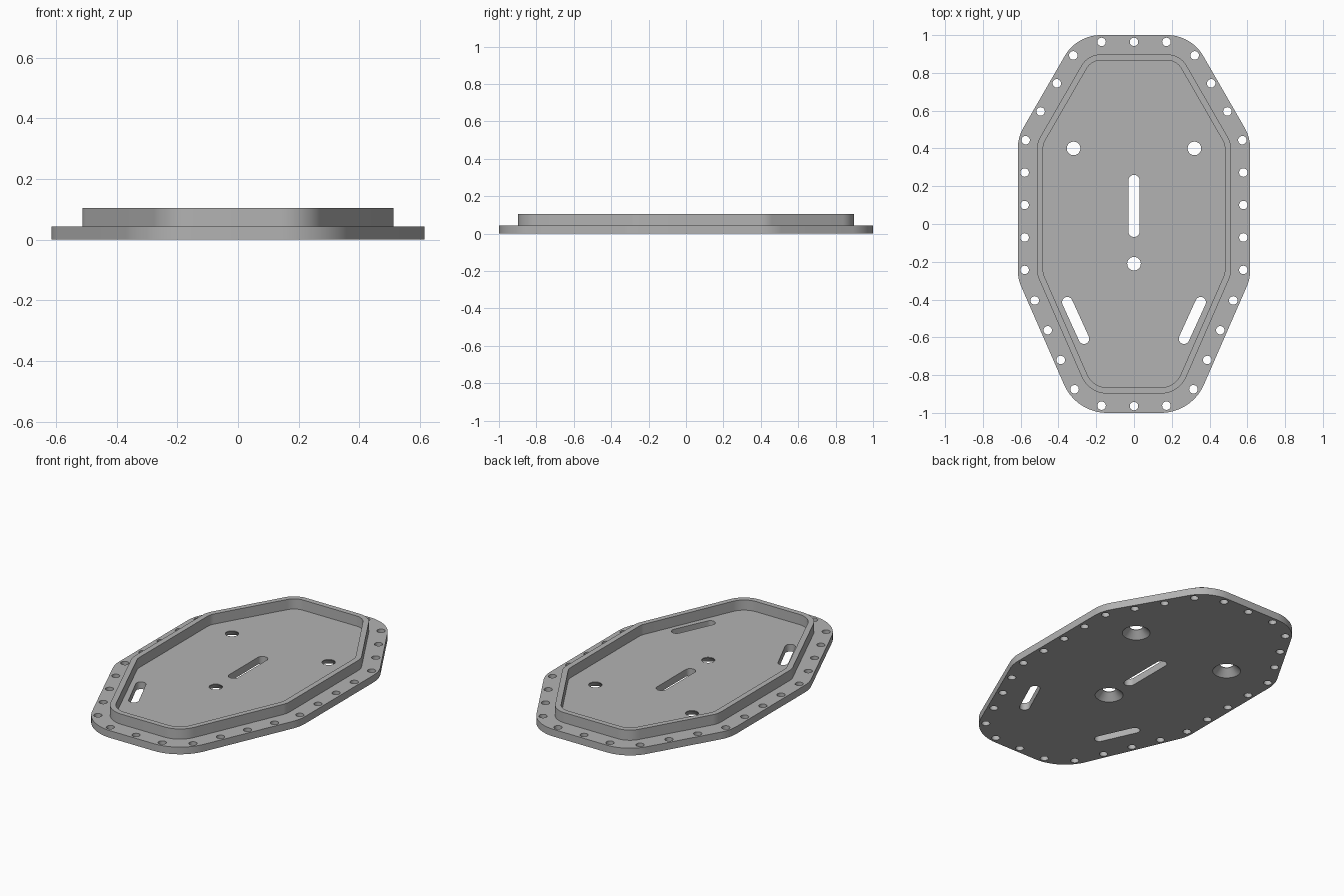
import bpy
import bmesh
from math import pi, cos, sin, atan2, hypot
from mathutils import Vector

FLANGE_Z, RIM_Z = 0.043, 0.104
HOLE_INSET, HOLE_COUNT = 0.036, 30

if "Cube" in bpy.data.objects:
    bpy.data.objects.remove(bpy.data.objects["Cube"])

steel = bpy.data.materials.new("grey metal")
steel.use_nodes = True
steel.diffuse_color = (0.45, 0.45, 0.45, 1)
steel.node_tree.nodes["Principled BSDF"].inputs["Base Color"].default_value = (0.45, 0.45, 0.45, 1)

# Half outline corners (x, y, corner radius), bottom to top; mirrored for the left
half = [(0.305, -1.0, 0.25), (0.615, -0.29, 0.22), (0.615, 0.459, 0.22), (0.303, 1.0, 0.22)]
corners = half + [(-x, y, r) for x, y, r in reversed(half)]


def outline(inset, steps=14):
    """Rounded octagon, counter-clockwise, moved inwards by inset."""
    points = []
    for i, (x, y, radius) in enumerate(corners):
        here = Vector((x, y))
        before = (here - Vector(corners[i - 1][:2])).normalized()
        after = (Vector(corners[(i + 1) % len(corners)][:2]) - here).normalized()
        n0, n1 = Vector((before.y, -before.x)), Vector((after.y, -after.x))
        centre = here - (n0 + n1) * radius / (1 + n0.dot(n1))
        start = atan2(n0.y, n0.x)
        turn = before.angle(after)
        for s in range(steps + 1):
            a = start + turn * s / steps
            points.append(centre + Vector((cos(a), sin(a))) * (radius - inset))
    return points


def stadium(p, q, radius, steps=16):
    """Slot outline between two end centres; a circle when they coincide."""
    p, q = Vector(p), Vector(q)
    a = atan2(q.y - p.y, q.x - p.x)
    points = []
    for centre, start in ((q, a - pi / 2), (p, a + pi / 2)):
        last = steps if p == q else steps + 1
        for s in range(last):
            t = start + pi * s / steps
            points.append(centre + Vector((cos(t), sin(t))) * radius)
    return points


def loft(bm, layers):
    """Closed solid through a stack of (outline, height) layers."""
    rings = [[bm.verts.new((p.x, p.y, z)) for p in pts] for pts, z in layers]
    count = len(rings[0])
    for low, high in zip(rings, rings[1:]):
        for i in range(count):
            j = (i + 1) % count
            bm.faces.new((low[i], low[j], high[j], high[i]))
    bm.faces.new(rings[0][::-1])
    bm.faces.new(rings[-1])


def make_object(name, bm):
    bmesh.ops.recalc_face_normals(bm, faces=bm.faces)
    mesh = bpy.data.meshes.new(name)
    bm.to_mesh(mesh)
    bm.free()
    mesh.materials.append(steel)
    obj = bpy.data.objects.new(name, mesh)
    bpy.context.collection.objects.link(obj)
    return obj


def spaced_points(path, count):
    """Equally spaced points along a closed path."""
    closed = path + path[:1]
    total = sum((b - a).length for a, b in zip(closed, closed[1:]))
    result, walked = [], 0.0
    for a, b in zip(closed, closed[1:]):
        length = (b - a).length
        while len(result) < count and len(result) * total / count <= walked + length:
            t = (len(result) * total / count - walked) / max(length, 1e-9)
            result.append(a.lerp(b, t))
        walked += length
    return result


# Base plate with flange and raised rim wall, in one stepped solid
bm = bmesh.new()
loft(bm, [(outline(0), 0), (outline(0), FLANGE_Z),
          (outline(0.102), FLANGE_Z), (outline(0.102), RIM_Z),
          (outline(0.134), RIM_Z), (outline(0.134), FLANGE_Z)])
plate = make_object("cover_plate", bm)

# Cutters: bolt holes around the flange, starting at the bottom centre
bm = bmesh.new()
path = [Vector((0, HOLE_INSET - 1))] + outline(HOLE_INSET)
for p in spaced_points(path, HOLE_COUNT):
    hole = stadium(p, p, 0.0225, 12)
    loft(bm, [(hole, -0.02), (hole, 0.08)])

# Cutters: straight slot and the two slanted slots
slots = [((0, -0.039), (0, 0.23), 0.03)]
slots += [((s * 0.265, -0.607), (s * 0.353, -0.414), 0.028) for s in (-1, 1)]
for p, q, radius in slots:
    slot = stadium(p, q, radius)
    loft(bm, [(slot, -0.02), (slot, 0.08)])

# Cutters: holes countersunk from below
for p in ((-0.32, 0.4), (0.32, 0.4), (0, -0.21)):
    wide, narrow = stadium(p, p, 0.096), stadium(p, p, 0.036)
    loft(bm, [(wide, -0.02), (narrow, 0.04), (narrow, 0.08)])
cutter = make_object("hole_cutter", bm)
cutter.hide_render = True

# Cut all the openings, then shade
cut = plate.modifiers.new("openings", "BOOLEAN")
cut.operation = "DIFFERENCE"
cut.solver = "EXACT"
cut.object = cutter
bpy.ops.object.select_all(action="DESELECT")
plate.select_set(True)
bpy.context.view_layer.objects.active = plate
bpy.ops.object.modifier_apply(modifier=cut.name)
bpy.data.objects.remove(cutter)
bpy.ops.object.shade_smooth_by_angle(angle=pi / 6)
